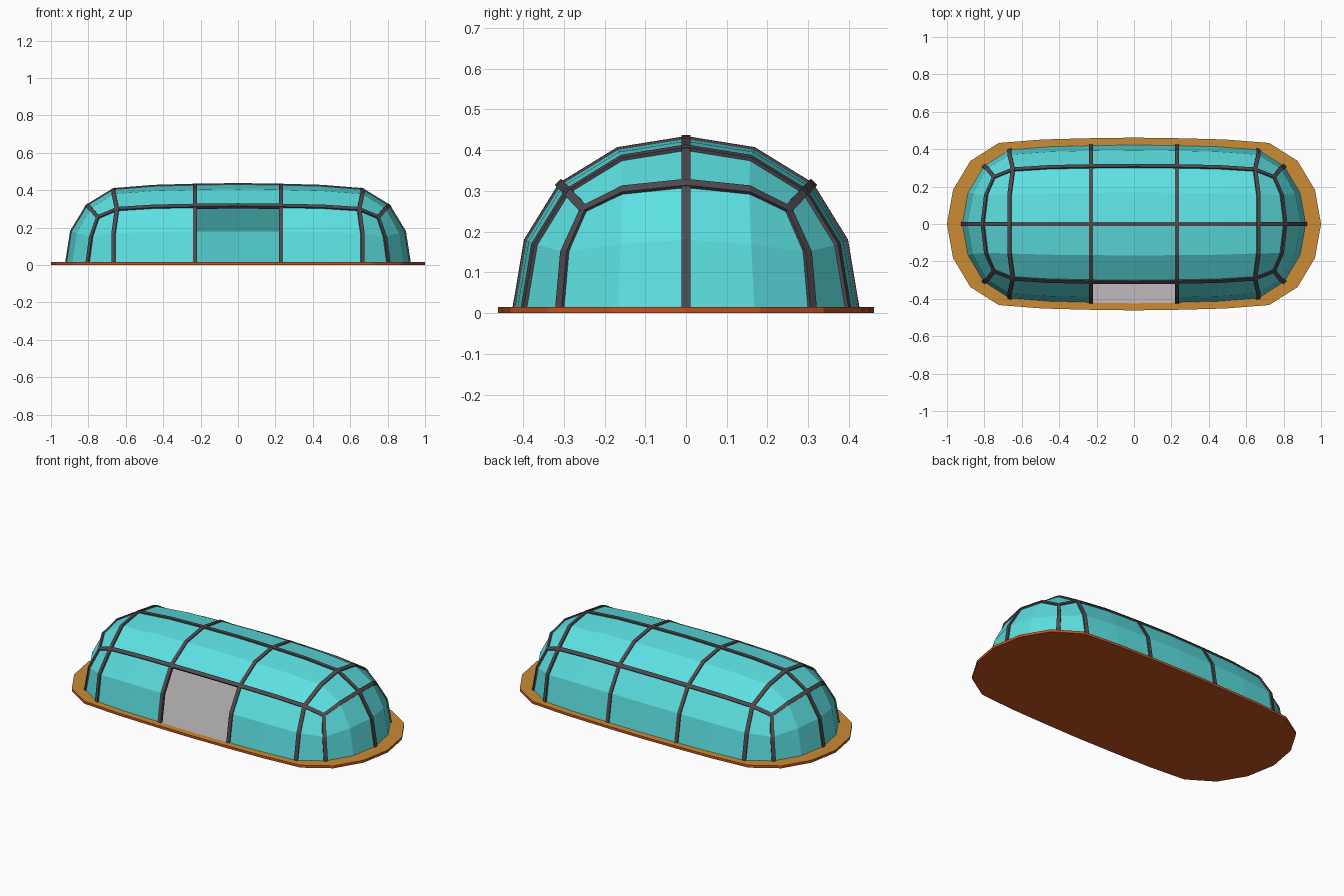
import bpy, bmesh
from mathutils import Vector

if "Cube" in bpy.data.objects:
    bpy.data.objects.remove(bpy.data.objects["Cube"])


def material(name, rgb):
    m = bpy.data.materials.new(name)
    m.diffuse_color = (*rgb, 1)
    m.use_nodes = True
    m.node_tree.nodes["Principled BSDF"].inputs["Base Color"].default_value = m.diffuse_color
    return m


CYAN = material("cyan panel", (0.108, 0.75, 0.76))
DARK = material("dark frame", (0.075, 0.068, 0.082))
SAND = material("sand rim", (0.60, 0.26, 0.035))
RUST = material("rust base", (0.56, 0.085, 0.014))
GREY = material("pale floor", (0.53, 0.50, 0.52))


def finish(bm, name, mats):
    me = bpy.data.meshes.new(name)
    bm.to_mesh(me)
    bm.free()
    for m in mats:
        me.materials.append(m)
    ob = bpy.data.objects.new(name, me)
    bpy.context.collection.objects.link(ob)
    return ob


# Quarter of the dome: cross sections from the middle towards the end
PROFILE = [(0.425, 0), (0.395, 0.18), (0.31, 0.318), (0.168, 0.405), (0, 0.432)]
STATIONS = []
for x, k in ((0, 1), (0.23, 0.992), (0.45, 0.978), (0.665, 0.938)):
    STATIONS.append([Vector((x - (0.018 if j == 2 and x > 0.6 else 0), y * k, z * k))
                     for j, (y, z) in enumerate(PROFILE)])
CORNER = [Vector(p) for p in ((0.805, 0.31, 0), (0.785, 0.297, 0.15), (0.748, 0.25, 0.255),
                              (0.79, 0.155, 0.302), (0.808, 0, 0.318))]
STATIONS.append(CORNER)
# End patch rows, from the corner to the centre line
END = [[CORNER[0], Vector((0.89, 0.168, 0)), Vector((0.92, 0, 0))],
       [CORNER[1], Vector((0.862, 0.16, 0.17)), Vector((0.892, 0, 0.18))],
       [CORNER[2], CORNER[3], CORNER[4]]]


def flip(p, sx, sy):
    return Vector((p.x * sx, p.y * sy, p.z))


# Dome shell
bm = bmesh.new()
door = bm.faces.layers.int.new("door")
for sx in (1, -1):
    for sy in (1, -1):
        for grid in (STATIONS, END):
            for i in range(len(grid) - 1):
                for j in range(len(grid[0]) - 1):
                    quad = (grid[i][j], grid[i + 1][j], grid[i + 1][j + 1], grid[i][j + 1])
                    f = bm.faces.new([bm.verts.new(flip(p, sx, sy)) for p in quad])
                    f.normal_update()
                    if f.normal.dot(f.calc_center_median()) < 0:
                        f.normal_flip()
                    f[door] = int(grid is STATIONS and i == 0 and j < 2 and sy < 0)
bmesh.ops.remove_doubles(bm, verts=bm.verts, dist=0.0005)
bm.normal_update()
NORMALS = [(v.co.copy(), v.normal.copy()) for v in bm.verts]
# Front doorway
bmesh.ops.delete(bm, geom=[f for f in bm.faces if f[door]], context='FACES')
finish(bm, "dome_shell", [CYAN])


# Frame ribs: box section swept along the shell
def rib(bm, pts, half=0.011, out=0.006, inn=0.012):
    rings = []
    for i, p in enumerate(pts):
        n = min(NORMALS, key=lambda q: (q[0] - p).length_squared)[1]
        a = pts[max(i - 1, 0)]
        b = pts[min(i + 1, len(pts) - 1)]
        side = (b - a).cross(n).normalized()
        rings.append([bm.verts.new(p + side * s * half + n * h)
                      for s, h in ((-1, -inn), (1, -inn), (1, out), (-1, out))])
    for r, q in zip(rings, rings[1:]):
        for k in range(4):
            bm.faces.new((r[k], r[(k + 1) % 4], q[(k + 1) % 4], q[k]))
    bm.faces.new(rings[0])
    bm.faces.new(rings[-1])


def full(path, axis, other):
    # Join a quarter path with its mirror image into one long path
    if axis == 'y':
        path = [flip(p, other, 1) for p in path]
        return path + [flip(p, 1, -1) for p in reversed(path[:-1])]
    path = [flip(p, 1, other) for p in path]
    return [flip(p, -1, 1) for p in reversed(path[1:])] + path


def ribs(name, paths):
    bm = bmesh.new()
    for p in paths:
        rib(bm, p)
    bmesh.ops.recalc_face_normals(bm, faces=bm.faces)
    bm.verts.ensure_lookup_table()
    # keep the ribs standing on the ground
    for v in bm.verts:
        v.co.z = max(v.co.z, 0.002)
    finish(bm, name, [DARK])


ribs("cross_arches", [full(STATIONS[i], 'y', s) for i in (1, 3, 4) for s in (1, -1)])
ribs("side_rails", [full([st[2] for st in STATIONS], 'x', s) for s in (1, -1)])
ribs("centre_spine", [full([st[4] for st in STATIONS] + [END[1][2], END[0][2]], 'x', 1)])

# Base plate: rust sides and bottom, sand rim, pale floor inside the dome
quarter = [END[0][2], END[0][1]] + [st[0] for st in reversed(STATIONS)]
half_ring = quarter + [flip(p, -1, 1) for p in reversed(quarter[:-1])]
ring = half_ring + [flip(p, 1, -1) for p in reversed(half_ring[1:-1])]
bm = bmesh.new()
G, T = 1.087, 0.015
low, top, inner = ([bm.verts.new((p.x * k, p.y * k, z)) for p in ring]
                   for k, z in ((G, 0), (G, T), (0.998, T)))
n = len(ring)
for i in range(n):
    j = (i + 1) % n
    bm.faces.new((low[i], low[j], top[j], top[i])).material_index = 0
    bm.faces.new((top[i], top[j], inner[j], inner[i])).material_index = 1
bm.faces.new(inner).material_index = 2
bm.faces.new(low[::-1]).material_index = 0
bmesh.ops.recalc_face_normals(bm, faces=bm.faces)
finish(bm, "base_plate", [RUST, SAND, GREY])
